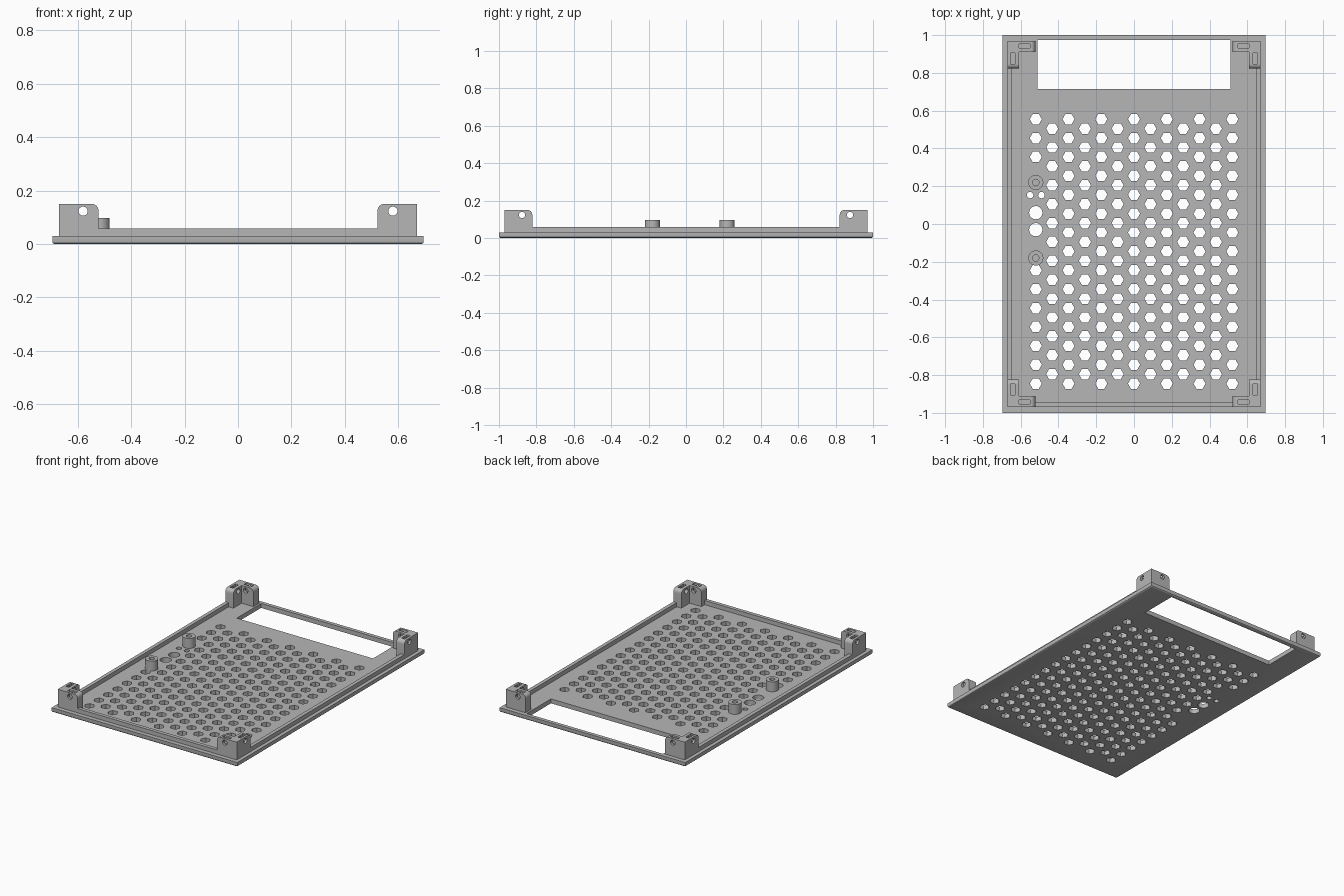
import bpy, bmesh
from math import cos, sin, pi, radians
from mathutils import Matrix

cube = bpy.data.objects.get("Cube")
if cube:
    bpy.data.objects.remove(cube, do_unlink=True)

grey = bpy.data.materials.new("plain grey")
grey.use_nodes = True
COLOUR = (0.47, 0.47, 0.47, 1)
grey.diffuse_color = COLOUR
grey.node_tree.nodes["Principled BSDF"].inputs["Base Color"].default_value = COLOUR

# Plane coordinates (u, v) and depth w mapped to x, y, z for each extrusion axis
AXES = {
    "x": lambda u, v, w: (w, u, v),
    "y": lambda u, v, w: (u, w, v),
    "z": lambda u, v, w: (u, v, w),
}


def prism(bm, points, low, high, axis="z"):
    place = AXES[axis]
    bottom = [bm.verts.new(place(u, v, low)) for u, v in points]
    top = [bm.verts.new(place(u, v, high)) for u, v in points]
    n = len(points)
    faces = [bm.faces.new(bottom), bm.faces.new(top)]
    for i in range(n):
        j = (i + 1) % n
        faces.append(bm.faces.new((bottom[i], bottom[j], top[j], top[i])))
    bmesh.ops.recalc_face_normals(bm, faces=faces)


def circle(u, v, r, n=32):
    return [(u + r * cos(2 * pi * i / n), v + r * sin(2 * pi * i / n)) for i in range(n)]


def rect(u0, u1, v0, v1):
    return [(u0, v0), (u1, v0), (u1, v1), (u0, v1)]


def finish(name, bm):
    mesh = bpy.data.meshes.new(name)
    bm.to_mesh(mesh)
    bm.free()
    mesh.materials.append(grey)
    ob = bpy.data.objects.new(name, mesh)
    bpy.context.collection.objects.link(ob)
    return ob


def activate(ob):
    bpy.ops.object.select_all(action="DESELECT")
    ob.select_set(True)
    bpy.context.view_layer.objects.active = ob


def combine(ob, bm, operation="DIFFERENCE"):
    tool = finish("helper", bm)
    tool.hide_render = True
    mod = ob.modifiers.new(operation.lower(), "BOOLEAN")
    mod.operation, mod.solver, mod.object = operation, "EXACT", tool
    activate(ob)
    bpy.ops.object.modifier_apply(modifier=mod.name)
    bpy.data.objects.remove(tool, do_unlink=True)


def smooth(ob):
    activate(ob)
    bpy.ops.object.shade_smooth_by_angle(angle=radians(30))


W, L, T = 0.695, 1.0, 0.03        # half width, half length, plate thickness
RX, RY = 0.67, 0.97               # outer faces of rim and brackets
BOSS_X, BOSS_Y = -0.52, (0.22, -0.18)

# Base plate with rounded lower edge
bm = bmesh.new()
prism(bm, rect(-W, W, -L, L), 0, T)
low_edges = [e for e in bm.edges if all(v.co.z < 0.001 for v in e.verts)]
bmesh.ops.bevel(bm, geom=low_edges, offset=0.01, segments=3, profile=0.5, affect="EDGES")
plate = finish("base_plate", bm)

# Window, vent grid and port holes cut through the plate
bm = bmesh.new()
prism(bm, rect(-0.51, 0.51, 0.715, 0.975), -0.1, 0.1)
for col in range(13):
    odd = col % 2
    for row in range(15 - odd):
        y = 0.555 - 0.1 * row - 0.05 * odd
        if col == 0 and -0.2 < y < 0.3:
            continue
        prism(bm, circle(-0.52 + col * 0.0867, y, 0.032, 6), -0.1, 0.1)
for x, y, r in ((-0.52, 0.06, 0.035), (-0.52, -0.03, 0.035), (-0.55, 0.153, 0.017), (-0.49, 0.153, 0.017)):
    prism(bm, circle(x, y, r), -0.1, 0.1)
combine(plate, bm)
smooth(plate)

# Raised rim on the sides and front, open at the window
IX, IY = RX - 0.025, RY - 0.025
bm = bmesh.new()
prism(bm, [(-RX, RY), (-RX, -RY), (RX, -RY), (RX, RY),
           (IX, RY), (IX, -IY), (-IX, -IY), (-IX, RY)], T, 0.058)
finish("rim", bm)


# Corner brackets: two walls with a rounded upper end, mirrored to four corners
def wall(end, corner):
    r, top = 0.025, 0.15
    arc = [(end + r - r * sin(a), top - r + r * cos(a))
           for a in (pi / 2 * i / 6 for i in range(7))]
    return [(corner, T), (corner, top)] + arc + [(end, T)]


bm = bmesh.new()
prism(bm, wall(0.522, RX), RY - 0.06, RY, "y")
brackets = finish("corner_brackets", bm)
bm = bmesh.new()
prism(bm, wall(0.822, RY), RX - 0.06, RX, "x")
combine(brackets, bm, "UNION")

# Screw holes and nut slots
bm = bmesh.new()
prism(bm, circle(0.58, 0.123, 0.017), RY - 0.1, RY + 0.1, "y")
combine(brackets, bm)
bm = bmesh.new()
prism(bm, circle(0.877, 0.123, 0.017), RX - 0.1, RX + 0.1, "x")
combine(brackets, bm)
bm = bmesh.new()
prism(bm, rect(0.55, 0.608, 0.931, 0.954), 0.095, 0.2)
prism(bm, rect(0.631, 0.654, 0.848, 0.906), 0.095, 0.2)
combine(brackets, bm)
for flip in (Matrix.Diagonal((-1, 1, 1, 1)), Matrix.Diagonal((1, -1, 1, 1))):
    bm = bmesh.new()
    bm.from_mesh(brackets.data)
    copy = bmesh.ops.duplicate(bm, geom=bm.verts[:] + bm.edges[:] + bm.faces[:])["geom"]
    verts = [g for g in copy if isinstance(g, bmesh.types.BMVert)]
    faces = [g for g in copy if isinstance(g, bmesh.types.BMFace)]
    bmesh.ops.transform(bm, matrix=flip, verts=verts)
    bmesh.ops.reverse_faces(bm, faces=faces)
    bm.to_mesh(brackets.data)
    bm.free()
smooth(brackets)

# Screw bosses with blind holes
for name, y in zip(("back_boss", "front_boss"), BOSS_Y):
    bm = bmesh.new()
    prism(bm, circle(BOSS_X, y, 0.04), T, 0.097)
    boss = finish(name, bm)
    bm = bmesh.new()
    prism(bm, circle(BOSS_X, y, 0.017), T + 0.005, 0.2)
    combine(boss, bm)
    smooth(boss)
